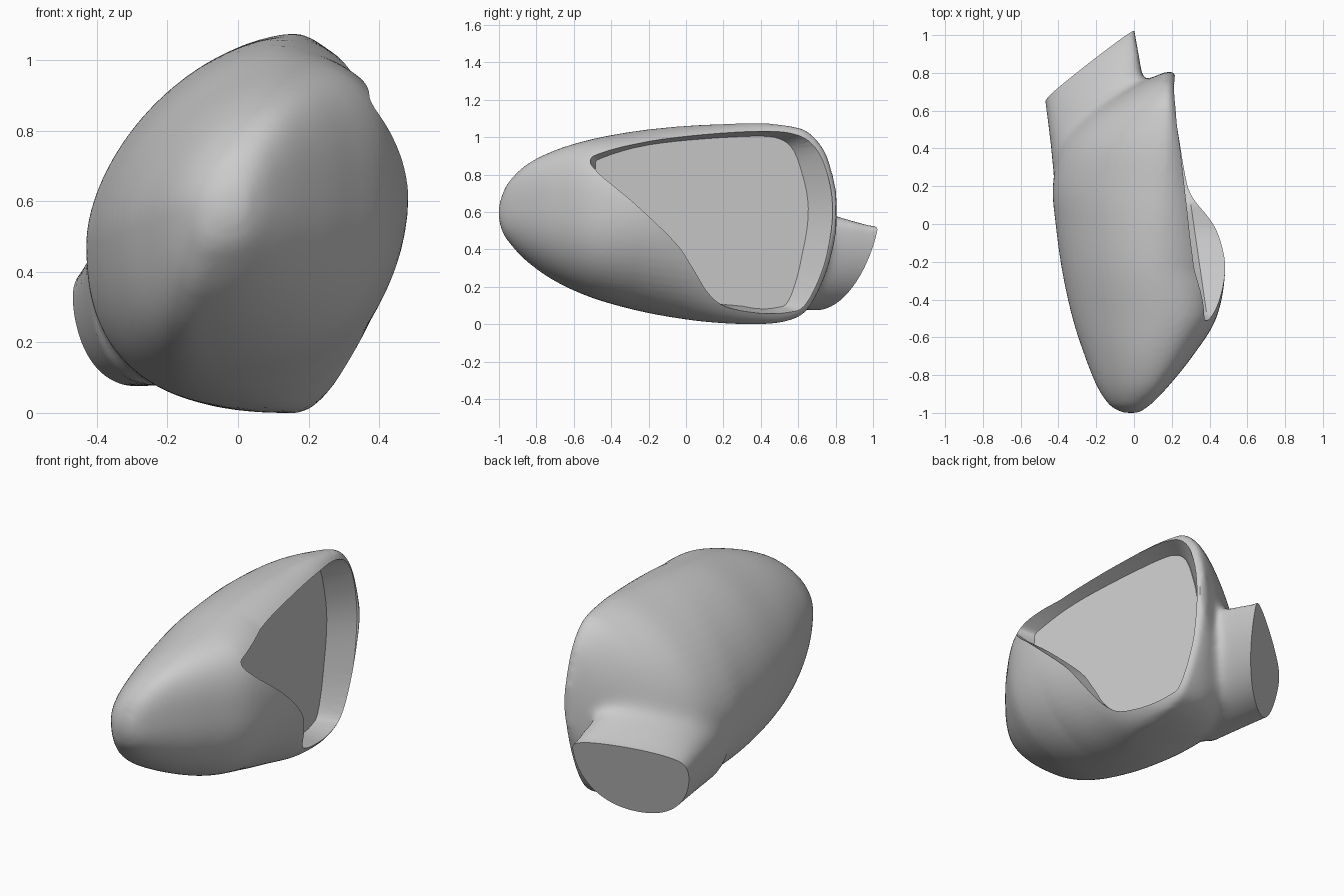
import bpy
import bmesh
import math
from mathutils import Vector

if "Cube" in bpy.data.objects:
    bpy.data.objects.remove(bpy.data.objects["Cube"], do_unlink=True)


def make_material(name, value):
    mat = bpy.data.materials.new(name)
    mat.use_nodes = True
    colour = (value, value, value, 1)
    mat.diffuse_color = colour
    mat.node_tree.nodes["Principled BSDF"].inputs["Base Color"].default_value = colour
    return mat


def spline(points, steps, closed=False):
    """Smooth curve through tuples of any length."""
    pts = [Vector(p) for p in points]
    count = len(pts)

    def pick(i):
        return pts[i % count] if closed else pts[max(0, min(count - 1, i))]

    out = []
    for i in range(count if closed else count - 1):
        a, b, c, d = (pick(i + k) for k in (-1, 0, 1, 2))
        for k in range(steps):
            t = k / steps
            out.append(b + (c - a) * (t / 2)
                       + (a * 2 - b * 5 + c * 4 - d) * (t * t / 2)
                       + (b * 3 - a - c * 3 + d) * (t ** 3 / 2))
    if not closed:
        out.append(pts[-1])
    return out


def loft(bm, rings):
    """Skin a list of equal rings and cap both ends."""
    loops = [[bm.verts.new(p) for p in ring] for ring in rings]
    size = len(loops[0])
    for a, b in zip(loops, loops[1:]):
        for i in range(size):
            j = (i + 1) % size
            bm.faces.new((a[i], a[j], b[j], b[i]))
    bm.faces.new(loops[0])
    bm.faces.new(loops[-1])
    bmesh.ops.recalc_face_normals(bm, faces=bm.faces)


def make_object(name, bm, mat=None):
    mesh = bpy.data.meshes.new(name)
    bm.to_mesh(mesh)
    bm.free()
    obj = bpy.data.objects.new(name, mesh)
    bpy.context.collection.objects.link(obj)
    if mat:
        mesh.materials.append(mat)
    return obj


def bake(obj):
    """Apply all modifiers."""
    deps = bpy.context.evaluated_depsgraph_get()
    deps.update()
    mesh = bpy.data.meshes.new_from_object(obj.evaluated_get(deps))
    obj.modifiers.clear()
    obj.data = mesh


def power(value, exponent):
    return math.copysign(abs(value) ** exponent, value)


def clamp(value):
    return max(0, min(1, value))


def housing_ring(row, sides=64):
    """Section with a leaning crown and keel and a fullness per quarter."""
    y, left, right, low, high, crown, keel = row
    front = clamp((-0.25 - y) / 0.25)
    ring = []
    for i in range(sides):
        angle = 2 * math.pi * i / sides
        c, s = math.cos(angle), math.sin(angle)
        if s > 0:
            mid, half_right, half_left = crown, 2 + 0.6 * front, 1.7
        else:
            mid, half_right, half_left = keel, 2 + 0.3 * front, 2.5
        reach, rise, p = ((right - mid, 0.57, half_right) if c > 0
                          else (mid - left, 0.45, half_left))
        widest = low + rise * (high - low)
        half = high - widest if s > 0 else widest - low
        ring.append((mid + reach * power(c, 2 / p), y, widest + half * power(s, 2 / p)))
    return ring


def arm_ring(centre, half_width, up, down, sides=48):
    """Section with a shallow sloping top and a deep round belly."""
    ring = []
    for i in range(sides):
        angle = 2 * math.pi * i / sides
        s = half_width * power(math.cos(angle), 0.9)
        t = power(math.sin(angle), 0.9)
        t *= up if t > 0 else down
        ring.append(Vector(centre) + Vector((s * 0.82, s * 0.575, t + 0.25 * s)))
    return ring


grey = make_material("grey", 0.6)

# Housing: y, left x, right x, bottom z, top z, crown x, keel x
stations = [
    (-1, -.05, .02, .56, .63, -.01, -.02),
    (-.98, -.10, .055, .49, .70, .0, -.04),
    (-.94, -.145, .105, .43, .77, .03, -.06),
    (-.85, -.20, .19, .335, .855, .08, -.10),
    (-.7, -.26, .31, .23, .93, .12, -.11),
    (-.5, -.325, .435, .14, .99, .15, -.08),
    (-.25, -.38, .483, .07, 1.035, .125, -.03),
    (0, -.415, .46, .025, 1.06, .13, .04),
    (.2, -.43, .42, .005, 1.07, .145, .13),
    (.4, -.39, .36, 0, 1.075, .16, .165),
    (.55, -.28, .30, .02, 1.06, .175, .175),
    (.65, -.15, .26, .08, 1.03, .18, .18),
    (.74, .01, .23, .25, .93, .18, .18),
    (.79, .13, .215, .42, .78, .18, .18),
    (.805, .17, .21, .5, .70, .18, .18),
]
bm = bmesh.new()
loft(bm, [housing_ring(row) for row in spline(stations, 5)])

# Mounting arm, left overlong so that it can be trimmed flat
arm = bmesh.new()
loft(arm, [arm_ring((-.14, .22, .48), .25, .24, .36),
           arm_ring((-.17, .38, .46), .305, .25, .37),
           arm_ring((-.195, .58, .445), .30, .155, .36),
           arm_ring((-.235, .84, .43), .293, .06, .345),
           arm_ring((-.255, .98, .425), .29, .05, .335)])
arm_mesh = bpy.data.meshes.new("arm")
arm.to_mesh(arm_mesh)
arm.free()
bm.from_mesh(arm_mesh)
bpy.data.meshes.remove(arm_mesh)
housing = make_object("mirror_housing", bm, grey)

# Fuse the arm with the housing
remesh = housing.modifiers.new("fuse", "REMESH")
remesh.mode = "VOXEL"
remesh.voxel_size = 0.016
smooth = housing.modifiers.new("soften", "SMOOTH")
smooth.factor = 0.5
smooth.iterations = 6
bake(housing)

# Soft blend spreading from the arm root, then the flat arm end
bm = bmesh.new()
bm.from_mesh(housing.data)
root = Vector((-.2, .55, .42))
for step in range(40):
    reach = 0.22 + 0.005 * step
    near = [v for v in bm.verts if (v.co - root).length < reach and v.co.x < 0.1]
    bmesh.ops.smooth_vert(bm, verts=near, factor=0.5,
                          use_axis_x=True, use_axis_y=True, use_axis_z=True)
cut = bmesh.ops.bisect_plane(bm, geom=bm.verts[:] + bm.edges[:] + bm.faces[:],
                             plane_co=(-.24, .84, .45), plane_no=(-.575, .82, -.22),
                             clear_outer=True)
edges = [e for e in cut["geom_cut"] if isinstance(e, bmesh.types.BMEdge)]
bmesh.ops.holes_fill(bm, edges=edges, sides=0)
bm.to_mesh(housing.data)
bm.free()

# Opening outline in y and z
outline = [(-.515, .88), (-.45, .92), (-.2, .985), (.1, 1.02), (.4, 1.035),
           (.58, 1.02), (.69, .95), (.762, .78), (.783, .57), (.735, .3),
           (.65, .1), (.56, .06), (.4, .055), (.22, .09), (.12, .165),
           (.03, .31), (-.06, .44), (-.28, .65), (-.46, .80)]
rim = spline(outline, 4, closed=True)


def floor_x(y):
    return 0.1 - 0.165 * (y - 0.65)


def inset(p):
    """Narrow toward the glass at top and back, undercut the lower front."""
    back = clamp((p.x - 0.3) / 0.45)
    tip = clamp((-p.x - 0.3) / 0.2)
    under = (clamp((0.45 - p.x - p.y) / 0.04) * clamp((0.86 - p.y) / 0.1)
             * clamp((p.y - 0.07) / 0.15))
    return (p.x - 0.13 * back + 0.03 * tip - 0.11 * under,
            0.54 + (p.y - 0.54) * 0.94 - 0.09 * under)


base = [inset(p) for p in rim]
bm = bmesh.new()
loft(bm, [[(floor_x(y), y, z) for y, z in base],
          [(0.2 - 0.145 * (p.x - 0.8), p.x, p.y) for p in rim],
          [(1, p.x, p.y) for p in rim]])
cutter = make_object("opening_cutter", bm)
cutter.hide_render = True
carve = housing.modifiers.new("opening", "BOOLEAN")
carve.operation = "DIFFERENCE"
carve.solver = "EXACT"
carve.object = cutter
bake(housing)
bpy.data.objects.remove(cutter, do_unlink=True)

# Mirror glass on the floor of the opening
bm = bmesh.new()
loft(bm, [[(floor_x(y) + d, y, z) for y, z in base] for d in (-0.004, 0.004)])
glass = make_object("mirror_glass", bm, grey)

# Smooth shading with sharp rim, glass and arm edges
bpy.ops.object.select_all(action="DESELECT")
for obj in (housing, glass):
    obj.select_set(True)
bpy.context.view_layer.objects.active = housing
bpy.ops.object.shade_smooth_by_angle(angle=math.radians(35))
